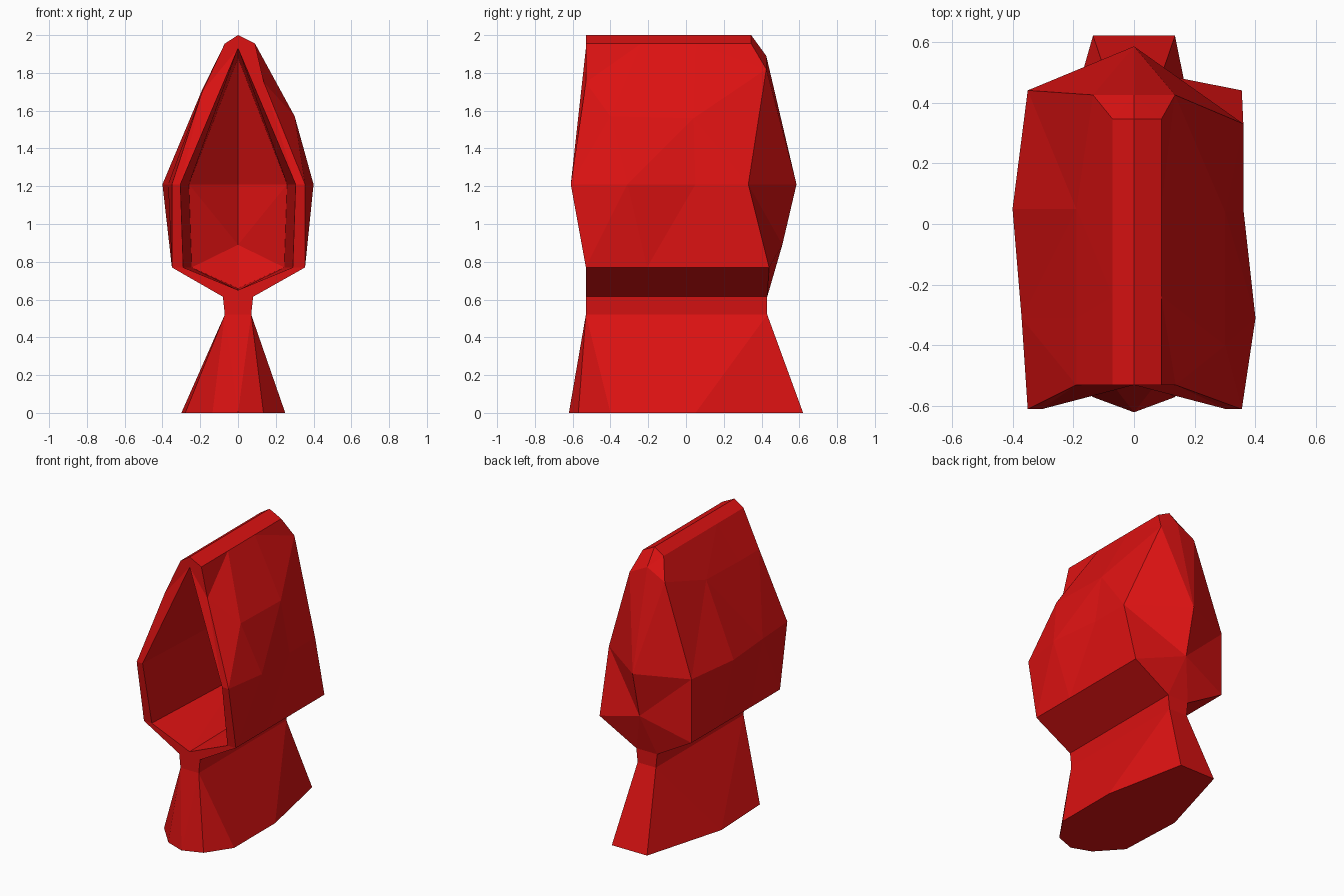
import bpy
import bmesh
from mathutils import Vector

default_cube = bpy.data.objects.get("Cube")
if default_cube:
    bpy.data.objects.remove(default_cube, do_unlink=True)

# Single painted red finish
red_paint = bpy.data.materials.new("red_paint")
red_paint.use_nodes = True
red_colour = (0.72, 0.006, 0.006, 1.0)
red_paint.diffuse_color = red_colour
red_paint.node_tree.nodes["Principled BSDF"].inputs["Base Color"].default_value = red_colour


def finish_object(name, mesh_builder):
    """Turn a bmesh into a flat shaded object with outward normals."""
    bmesh.ops.recalc_face_normals(mesh_builder, faces=mesh_builder.faces)
    mesh = bpy.data.meshes.new(name)
    mesh_builder.to_mesh(mesh)
    mesh_builder.free()
    mesh.materials.append(red_paint)
    new_object = bpy.data.objects.new(name, mesh)
    bpy.context.collection.objects.link(new_object)
    return new_object


def convex_block(name, points):
    builder = bmesh.new()
    for point in points:
        builder.verts.new(point)
    bmesh.ops.convex_hull(builder, input=builder.verts)
    return finish_object(name, builder)


def rectangle(half_width, front, back, height):
    return [(side * half_width, depth, height) for side in (-1, 1) for depth in (front, back)]


def straight_row(x, z, front, back):
    """Four stations running front to back at a constant width and height."""
    return [(x, front + (back - front) * step / 3, z) for step in range(4)]


# Foot: narrow neck flaring to a faceted base
base_outline = [(0, -.62), (.135, -.57), (.25, -.4), (.25, .05), (.135, .62),
                (-.135, .62), (-.3, .04), (-.28, -.41), (-.135, -.57)]
convex_block("flared_foot", rectangle(.07, -.53, .43, .52) + [(x, y, 0) for x, y in base_outline])
convex_block("neck", rectangle(.07, -.53, .43, .52) + rectangle(.08, -.53, .43, .615))

# Hood: rows from ridge to neck on each flank, slightly uneven like carved wood
ridge = straight_row(0, 2, -.53, .345)
right_rows = [
    ridge,
    straight_row(.09, 1.955, -.53, .345),
    [(.137, -.53, 1.75), (.3, -.4, 1.57), (.3, .04, 1.56), (.135, .425, 1.82)],
    [(.355, -.61, 1.21), (.4, -.31, 1.21), (.36, .05, 1.21), (.36, .33, 1.21)],
    straight_row(.355, .77, -.53, .44),
    straight_row(.08, .615, -.53, .43),
]
left_rows = [
    ridge,
    straight_row(-.07, 1.955, -.53, .345),
    [(-.19, -.53, 1.7), (-.19, -.31, 1.7), (-.19, .05, 1.71), (-.135, .425, 1.82)],
    [(-.35, -.61, 1.21), (-.37, -.31, 1.21), (-.4, .05, 1.21), (-.35, .44, 1.21)],
    straight_row(-.35, .77, -.53, .44),
    straight_row(-.08, .615, -.53, .43),
]

hood = bmesh.new()
shared_verts = {}


def add_face(*points):
    corners = []
    for point in points:
        key = tuple(round(value, 4) for value in point)
        if key not in shared_verts:
            shared_verts[key] = hood.verts.new(Vector(key))
        corners.append(shared_verts[key])
    return hood.faces.new(corners)


def join_rows(upper, lower):
    for step in range(3):
        add_face(upper[step], upper[step + 1], lower[step + 1], lower[step])


# Centre line points of the back, the opening and the cavity
back_crown, back_peak, back_heel = (0, .425, 1.89), (0, .585, 1.21), (0, .51, .89)
opening_top, opening_sill = (0, -.53, 1.93), (0, -.53, .65)
cavity_top, cavity_peak = (0, .34, 1.88), (0, .53, 1.21)
cavity_heel, cavity_sill = (0, .46, .89), (0, .41, .66)

for side, rows in ((1, right_rows), (-1, left_rows)):
    # Outer flank
    for upper, lower in zip(rows, rows[1:]):
        join_rows(upper, lower)

    # Peaked back
    top, eave, shoulder, waist, hip, neck = [row[-1] for row in rows]
    add_face(top, eave, shoulder, back_crown)
    add_face(back_crown, shoulder, waist, back_peak)
    add_face(back_peak, waist, hip, back_heel)
    add_face(back_heel, hip, neck)

    # Rim around the front opening
    top, eave, shoulder, waist, hip, neck = [row[0] for row in rows]
    inner_waist, inner_hip = (side * .305, -.61, 1.21), (side * .29, -.53, .77)
    add_face(top, eave, shoulder, opening_top)
    add_face(shoulder, waist, inner_waist, opening_top)
    add_face(waist, hip, inner_hip, inner_waist)
    add_face(hip, neck, opening_sill, inner_hip)

    # Hollow interior
    deep_waist, deep_hip = (side * .26, .3, 1.21), (side * .245, .38, .77)
    add_face(opening_top, inner_waist, deep_waist, cavity_top)
    add_face(inner_waist, inner_hip, deep_hip, deep_waist)
    add_face(inner_hip, opening_sill, cavity_sill, deep_hip)
    add_face(cavity_top, deep_waist, cavity_peak)
    add_face(cavity_peak, deep_waist, deep_hip, cavity_heel)
    add_face(cavity_heel, deep_hip, cavity_sill)

# Close the hood over the neck
neck_right, neck_left = right_rows[-1], left_rows[-1]
join_rows(neck_right, neck_left)
add_face(neck_right[0], neck_left[0], opening_sill)
add_face(neck_right[-1], neck_left[-1], back_heel)
bmesh.ops.triangulate(hood, faces=[face for face in hood.faces if len(face.verts) > 3])
finish_object("hollow_hood", hood)
